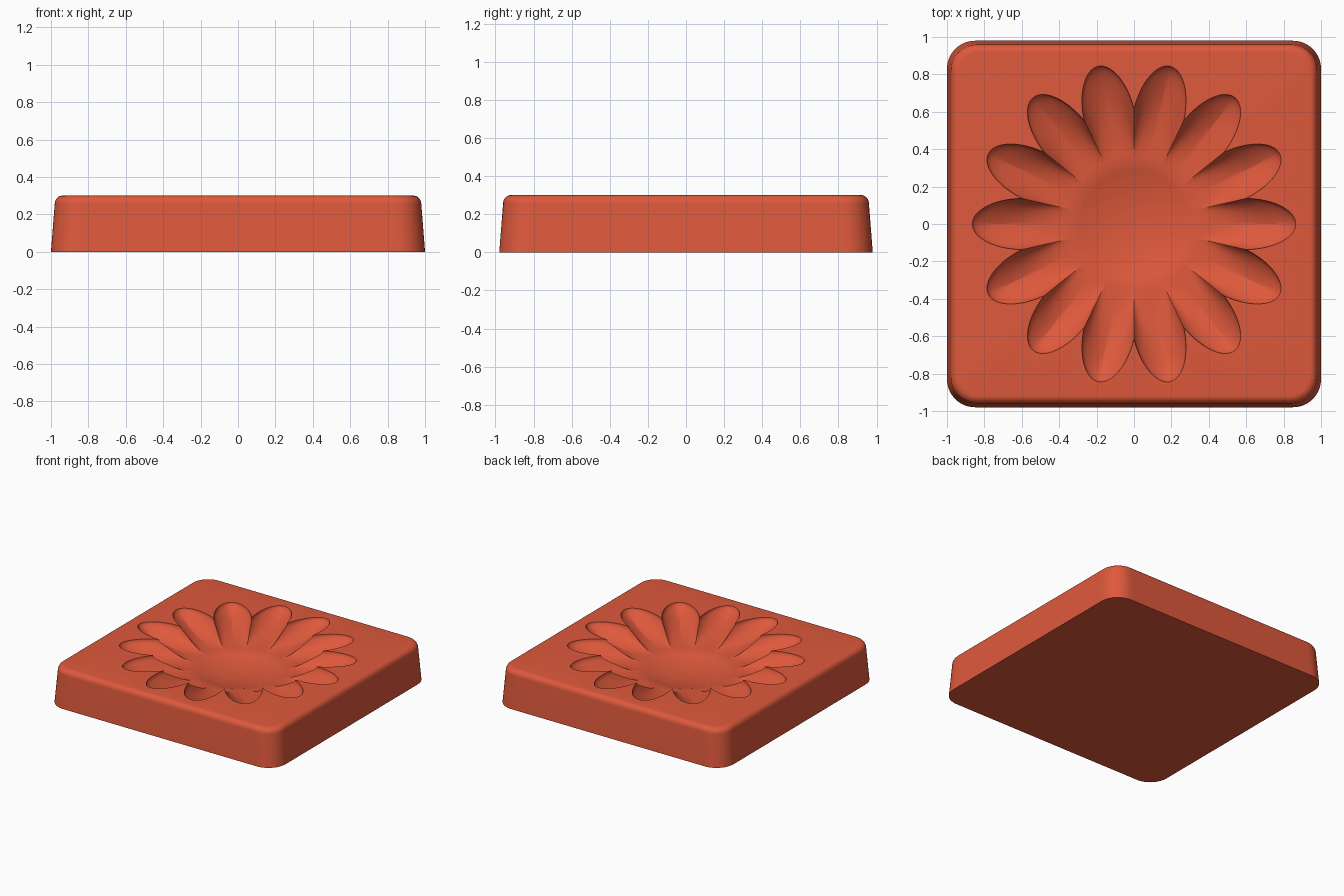
import bpy, bmesh
from math import sin, cos, pi, sqrt, hypot, radians

cube = bpy.data.objects.get("Cube")
if cube:
    bpy.data.objects.remove(cube, do_unlink=True)

PETALS = 14
PER_PETAL = 28
RAYS = PETALS * PER_PETAL
HALF_X, HALF_Y, HEIGHT = 1.0, 0.98, 0.3
DISC_R, DISC_DEPTH, BOWL_DEPTH = 0.325, 0.134, 0.05
STEP = 2 * pi / PETALS

clay = bpy.data.materials.new("terracotta_red")
clay.use_nodes = True
color = (0.73, 0.10, 0.045, 1)
clay.diffuse_color = color
clay.node_tree.nodes["Principled BSDF"].inputs["Base Color"].default_value = color


def block_radius(a, inset):
    """Distance from the centre to a rounded rectangle along angle a."""
    corner = 0.15 - inset * 0.5
    hx, hy = HALF_X - inset - corner, HALF_Y - inset - corner
    low, high = 0.5, 1.5
    for _ in range(30):
        r = (low + high) / 2
        qx, qy = abs(r * cos(a)) - hx, abs(r * sin(a)) - hy
        if hypot(max(qx, 0), max(qy, 0)) + min(max(qx, qy), 0) < corner:
            low = r
        else:
            high = r
    return low


def petal_offset(a):
    """Angle from the nearest petal axis."""
    return abs((a + STEP / 2) % STEP - STEP / 2)


def flower_radius(a):
    """Far crossing of a ray with the elliptical petal outline."""
    p = petal_offset(a)
    centre, length, width = 0.59, 0.275, 0.137
    qa = (cos(p) / length) ** 2 + (sin(p) / width) ** 2
    qb = centre * cos(p) / length ** 2
    qc = (centre / length) ** 2 - 1
    return (qb + sqrt(max(qb * qb - qa * qc, 0))) / qa


def flower_point(a, s):
    """Hollow from the outline (s=0) to the disc rim (s=1), creased on each petal axis."""
    edge = flower_radius(a)
    depth = DISC_DEPTH * (1 - (1 - s) ** 2) ** 0.6
    u = petal_offset(a) / (STEP / 2)
    crease = 0.025 * sin(u * pi / 2) * sin(pi * sqrt(s)) ** 2
    return edge + (DISC_R - edge) * s, HEIGHT - depth + crease


bm = bmesh.new()
angles = [2 * pi * i / RAYS for i in range(RAYS)]
rings = []


def add_ring(rule):
    ring = []
    for a in angles:
        r, z = rule(a)
        ring.append(bm.verts.new((r * cos(a), r * sin(a), z)))
    rings.append(ring)


# Tapered sides and rounded top edge
add_ring(lambda a: (block_radius(a, 0), 0))
for i in range(8):
    t = pi / 2 * i / 7
    add_ring(lambda a: (block_radius(a, 0.02 + 0.04 * (1 - cos(t))),
                        HEIGHT - 0.045 * (1 - sin(t))))

# Petal hollows
for i in range(21):
    s = (i / 20) ** 2
    add_ring(lambda a: flower_point(a, s))

# Shallow central bowl
rim_z = HEIGHT - DISC_DEPTH
for i in range(1, 9):
    k = 1 - i / 9
    add_ring(lambda a: (DISC_R * k, rim_z - BOWL_DEPTH * (1 - k * k)))

# Skin the rings and close both ends
for outer, inner in zip(rings, rings[1:]):
    for i in range(RAYS):
        j = (i + 1) % RAYS
        bm.faces.new((outer[i], outer[j], inner[j], inner[i]))
bm.faces.new(list(reversed(rings[0])))
middle = bm.verts.new((0, 0, rim_z - BOWL_DEPTH))
for i in range(RAYS):
    bm.faces.new((rings[-1][i], rings[-1][(i + 1) % RAYS], middle))
bmesh.ops.recalc_face_normals(bm, faces=bm.faces)

mesh = bpy.data.meshes.new("flower_mould_block")
bm.to_mesh(mesh)
bm.free()
mesh.materials.append(clay)
block = bpy.data.objects.new("flower_mould_block", mesh)
bpy.context.collection.objects.link(block)
for o in bpy.context.selected_objects:
    o.select_set(False)
block.select_set(True)
bpy.context.view_layer.objects.active = block
bpy.ops.object.shade_smooth_by_angle(angle=radians(25))
